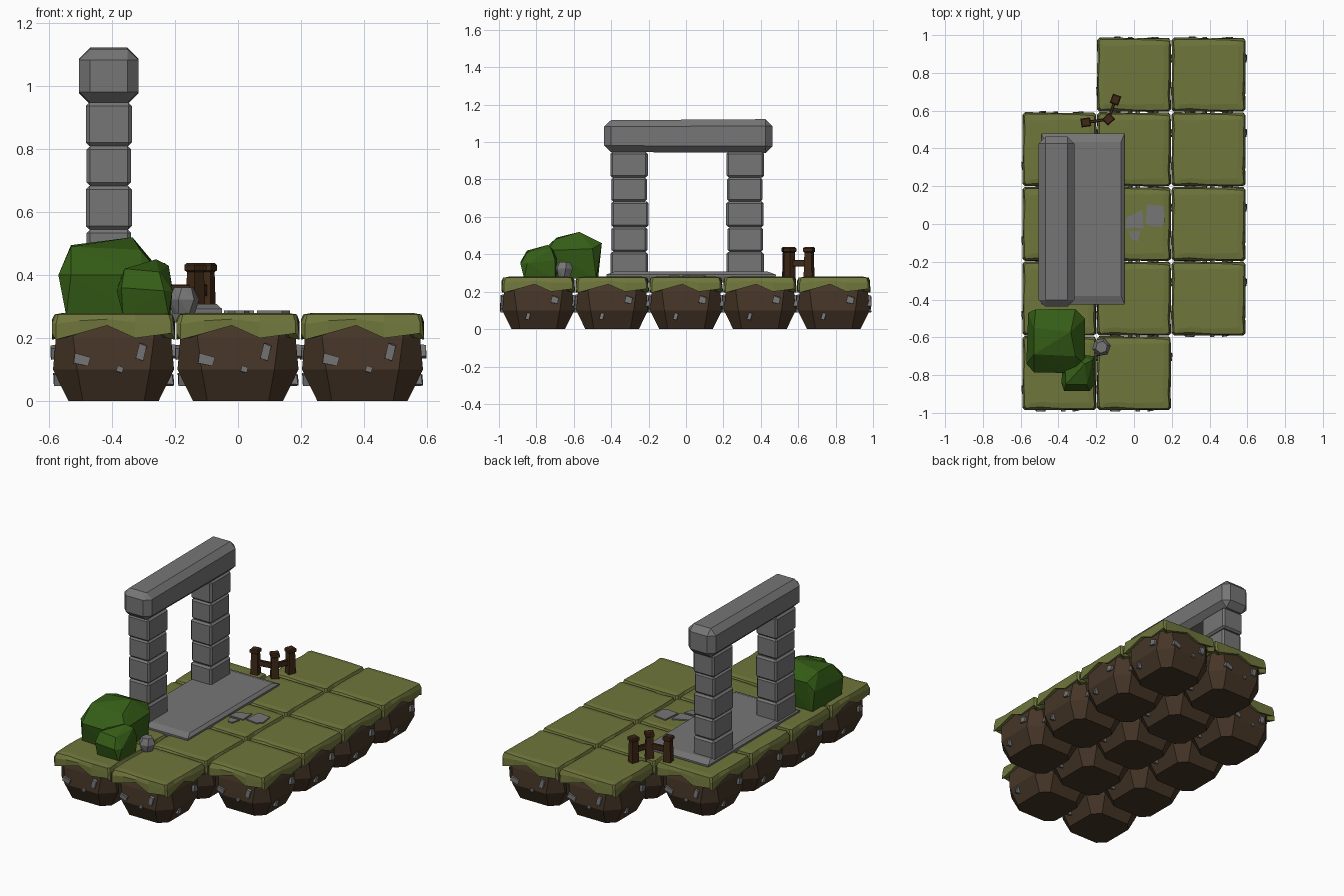
import bpy, bmesh, math, random
from mathutils import Vector, Matrix

if "Cube" in bpy.data.objects:
    bpy.data.objects.remove(bpy.data.objects["Cube"])

random.seed(4)


def material(name, rgb):
    m = bpy.data.materials.new(name)
    m.diffuse_color = (*rgb, 1)
    m.use_nodes = True
    m.node_tree.nodes["Principled BSDF"].inputs["Base Color"].default_value = m.diffuse_color
    return m


GRASS = material("grass", (0.16, 0.18, 0.045))
DIRT = material("dirt", (0.06, 0.036, 0.02))
LEAF = material("leaf", (0.035, 0.11, 0.008))
WOOD = material("wood", (0.05, 0.022, 0.008))
STONE = material("stone", (0.18, 0.18, 0.18))


def finish(bm, name, mat, loc=(0, 0, 0), rot_z=0.0):
    bmesh.ops.recalc_face_normals(bm, faces=bm.faces)
    me = bpy.data.meshes.new(name)
    bm.to_mesh(me)
    bm.free()
    me.materials.append(mat)
    return place(me, name, loc, rot_z)


def place(me, name, loc, rot_z=0.0):
    ob = bpy.data.objects.new(name, me)
    ob.location = loc
    ob.rotation_euler.z = rot_z
    bpy.context.collection.objects.link(ob)
    return ob


def loft(rings):
    bm = bmesh.new()
    loops = [[bm.verts.new(p) for p in r] for r in rings]
    n = len(rings[0])
    for a, b in zip(loops, loops[1:]):
        for i in range(n):
            j = (i + 1) % n
            bm.faces.new((a[i], a[j], b[j], b[i]))
    bm.faces.new(loops[0])
    bm.faces.new(loops[-1])
    return bm


def box(size, bevel):
    bm = bmesh.new()
    bmesh.ops.create_cube(bm, size=1)
    bmesh.ops.scale(bm, vec=size, verts=bm.verts)
    bmesh.ops.bevel(bm, geom=bm.edges[:], offset=bevel, segments=1, affect='EDGES')
    return bm


def hull(points):
    bm = bmesh.new()
    vs = [bm.verts.new(p) for p in points]
    r = bmesh.ops.convex_hull(bm, input=vs)
    bmesh.ops.delete(bm, geom=r["geom_interior"], context='VERTS')
    return bm


def square_ring(half, ts, zs, jitter=0.0):
    """Ring around a square with cut corners; ts are fractions along a side."""
    pts = []
    for k in range(4):
        for t, z in zip(ts, zs):
            p = Vector((t * half, -half + random.uniform(0, jitter), z))
            pts.append(Matrix.Rotation(k * math.pi / 2, 3, 'Z') @ p)
    return pts


# Ground tile: dirt lump with faceted underside
dirt_rings = [square_ring(h, (-c, c), (z, z)) for h, c, z in
              ((0.143, 0.68, 0), (0.192, 0.6, 0.1), (0.183, 0.7, 0.2), (0.168, 0.8, 0.25))]
dirt = finish(loft(dirt_rings), "dirt_tile", DIRT)

# Ground tile: grass cap with a ragged drooping lip
ts = (-0.93, -0.55, -0.1, 0.35, 0.93)
lip = (0.195, 0.215, 0.24, 0.2, 0.215)
grass_rings = [square_ring(0.165, ts, [z + 0.006 for z in lip]),
               square_ring(0.197, ts, lip, 0.005),
               square_ring(0.196, ts, (0.245, 0.255, 0.26, 0.25, 0.25), 0.006),
               square_ring(0.188, ts, [0.275] * 5, 0.01),
               square_ring(0.160, ts, [0.28] * 5, 0.008)]
grass = finish(loft(grass_rings), "grass_tile", GRASS)

# Ground tile: stone chips sticking out of the four sides
chips = bmesh.new()
END = ((-0.1, 0.13, 0.05, 0.03), (0.088, 0.155, 0.026, 0.05), (0.02, 0.1, 0.02, 0.018))
SIDE = ((0.088, 0.155, 0.038, 0.036), (-0.055, 0.068, 0.02, 0.036))
for k in range(4):
    for u, z, w, h in (SIDE if k % 2 else END):
        m = (Matrix.Rotation(k * math.pi / 2, 4, 'Z')
             @ Matrix.Translation((u, -0.187 if z > 0.09 else -0.176, z))
             @ Matrix.Rotation(0.25, 4, 'Y') @ Matrix.Diagonal((w, 0.026, h, 1)))
        vs = bmesh.ops.create_cube(chips, size=1, matrix=m)["verts"]
        for v in vs:
            v.co *= random.uniform(0.98, 1.02)
chips = finish(chips, "stone_chips", STONE)

# Lay out the tiles: three columns, with two corners missing
first = True
for col in range(3):
    for row in range(5):
        if (col, row) in ((0, 4), (2, 0)):
            continue
        loc = ((col - 1) * 0.395, (row - 2) * 0.395, 0)
        for ob in (dirt, grass, chips):
            if first:
                ob.location = loc
            else:
                place(ob.data, ob.name, loc)
        first = False

# Floor slab under the gate, with sloped top edges
slab = [[(x, y, z) for x, y in ((-0.49 + i, -0.425 + j), (-0.05 - i, -0.425 + j),
                                (-0.05 - i, 0.48 - j), (-0.49 + i, 0.48 - j))]
        for i, j, z in ((0.01, 0.01, 0.25), (0, 0, 0.285), (0, 0, 0.292), (0.018, 0.045, 0.308))]
finish(loft(slab), "floor_slab", STONE)

# Two pillars of stacked blocks
LEVELS = (0.28, 0.413, 0.545, 0.683, 0.81, 0.948)
for side, y in (("front", -0.302), ("back", 0.315)):
    for i, (a, b) in enumerate(zip(LEVELS, LEVELS[1:])):
        w = 0.2 - 0.01 * (i % 2)
        finish(box((0.146 - 0.006 * (i % 2), w, b - a), 0.011), side + "_pillar_block", STONE,
               (-0.41, y + random.uniform(-0.003, 0.003), (a + b) / 2))

# Lintel, thicker at the back end
bm = box((0.19, 0.9, 0.18), 0.036)
for v in bm.verts:
    v.co.z *= 0.94 + 0.075 * (v.co.y + 0.45)
finish(bm, "lintel", STONE, (-0.41, 0.012, 1.032))

# Bushes: faceted lumps
big = [(-0.545, -0.76, 0.27), (-0.30, -0.77, 0.27), (-0.285, -0.48, 0.27), (-0.545, -0.47, 0.27),
       (-0.57, -0.74, 0.40), (-0.56, -0.47, 0.41), (-0.53, -0.785, 0.40), (-0.30, -0.79, 0.40),
       (-0.26, -0.74, 0.42), (-0.26, -0.50, 0.43), (-0.31, -0.45, 0.46), (-0.52, -0.452, 0.46),
       (-0.53, -0.69, 0.49), (-0.53, -0.55, 0.495), (-0.31, -0.70, 0.48), (-0.335, -0.57, 0.52)]
small = [(-0.365, -0.865, 0.27), (-0.22, -0.865, 0.27), (-0.215, -0.70, 0.27), (-0.36, -0.69, 0.27),
         (-0.385, -0.84, 0.35), (-0.37, -0.885, 0.36), (-0.235, -0.885, 0.35), (-0.208, -0.85, 0.35),
         (-0.21, -0.70, 0.37), (-0.37, -0.68, 0.40), (-0.36, -0.85, 0.42), (-0.25, -0.85, 0.41),
         (-0.22, -0.72, 0.43), (-0.26, -0.74, 0.45)]
finish(hull(big), "big_bush", LEAF)
finish(hull(small), "small_bush", LEAF)

# Loose rock beside the bush
rock = [(math.cos(a) * r, math.sin(a) * r, z) for r, z in ((0.035, 0), (0.05, 0.045), (0.032, 0.082))
        for a in [k * math.tau / 6 + z * 4 for k in range(6)]]
finish(hull(rock), "loose_rock", STONE, (-0.172, -0.652, 0.278))

# Flat paving stones
PAVING = (((-0.045, -0.02), (-0.04, 0.035), (0.045, 0.075), (0.05, -0.02)),
          ((0.06, -0.005), (0.07, 0.105), (0.155, 0.095), (0.165, 0.015), (0.14, -0.015)),
          ((-0.03, -0.04), (0.035, -0.035), (0.02, -0.09), (-0.01, -0.085)))
for poly in PAVING:
    finish(loft([[(x, y, z) for x, y in poly] for z in (0.265, 0.287)]), "paving_stone", STONE)

# Fence: three posts joined by two rails
POSTS = [Vector(p) for p in ((-0.255, 0.538, 0), (-0.135, 0.555, 0), (-0.098, 0.658, 0))]
for p, ang in zip(POSTS, (0.14, 0.75, 1.22)):
    rings = [[(sx * h, sy * h * 0.9, z) for sx, sy in ((-1, -1), (1, -1), (1, 1), (-1, 1))]
             for h, z in ((0.024, 0.26), (0.02, 0.41), (0.026, 0.415), (0.026, 0.432), (0.02, 0.438))]
    finish(loft(rings), "fence_post", WOOD, p, ang)
for a, b in zip(POSTS, POSTS[1:]):
    d = b - a
    finish(box((d.length, 0.016, 0.036), 0.003), "fence_rail", WOOD,
           (a + b) / 2 + Vector((0, 0, 0.352)), math.atan2(d.y, d.x))
